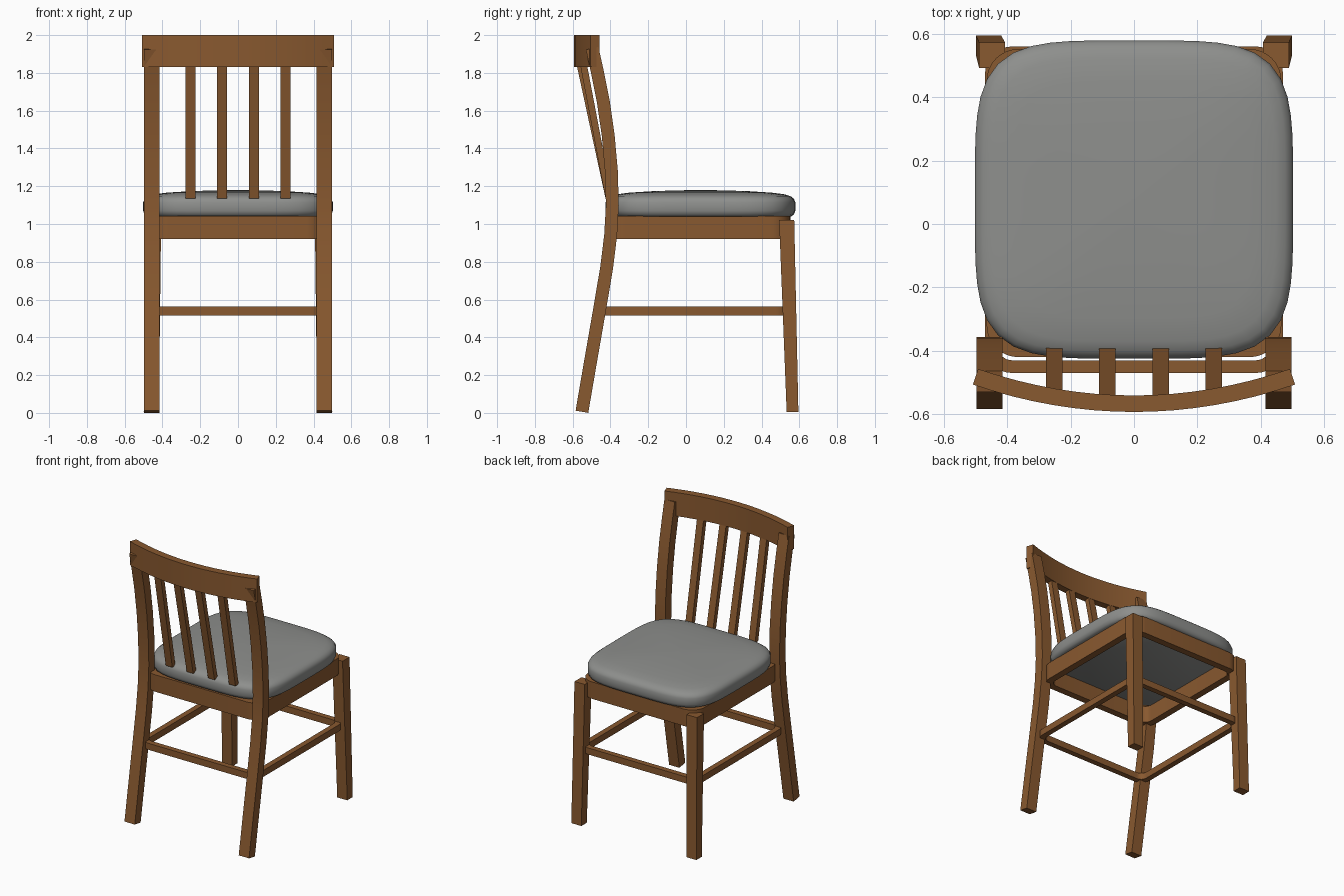
import bpy, bmesh, math
from mathutils import Vector

if "Cube" in bpy.data.objects:
    bpy.data.objects.remove(bpy.data.objects["Cube"])


def material(name, rgb):
    m = bpy.data.materials.new(name)
    m.diffuse_color = (*rgb, 1)
    m.use_nodes = True
    m.node_tree.nodes["Principled BSDF"].inputs["Base Color"].default_value = m.diffuse_color
    return m


WOOD = material("brown wood", (0.25, 0.10, 0.029))
GREY = material("grey upholstery", (0.27, 0.275, 0.265))


def loft(name, rings, mat, closed=False, angle=35):
    """Skin a list of equal-sized point rings; cap the ends unless closed."""
    bm = bmesh.new()
    vs = [[bm.verts.new(p) for p in r] for r in rings]
    n = len(vs[0])
    for i in range(len(vs) if closed else len(vs) - 1):
        a, b = vs[i], vs[(i + 1) % len(vs)]
        for j in range(n):
            k = (j + 1) % n
            bm.faces.new((a[j], a[k], b[k], b[j]))
    if not closed:
        bm.faces.new(vs[0])
        bm.faces.new(vs[-1])
    bmesh.ops.recalc_face_normals(bm, faces=bm.faces)
    me = bpy.data.meshes.new(name)
    bm.to_mesh(me)
    bm.free()
    me.materials.append(mat)
    ob = bpy.data.objects.new(name, me)
    bpy.context.collection.objects.link(ob)
    bpy.context.view_layer.objects.active = ob
    ob.select_set(True)
    bpy.ops.object.shade_smooth_by_angle(angle=math.radians(angle))
    ob.select_set(False)
    return ob


def rect(cx, cy, z, w, d):
    return [(cx + sx * w / 2, cy + sy * d / 2, z)
            for sx, sy in ((-1, -1), (1, -1), (1, 1), (-1, 1))]


def rounded(hx, y0, y1, r, z, seg=8):
    pts = []
    for q, (cx, cy) in enumerate(((hx - r, y1 - r), (r - hx, y1 - r),
                                  (r - hx, y0 + r), (hx - r, y0 + r))):
        for i in range(seg + 1):
            a = math.pi / 2 * (q + i / seg)
            pts.append((cx + r * math.cos(a), cy + r * math.sin(a), z))
    return pts


def ring_frame(name, hx, y0, y1, r, t, z0, z1):
    def outer(z):
        return rounded(hx, y0, y1, r, z)

    def inner(z):
        return rounded(hx - t, y0 + t, y1 - t, r - t, z)
    loft(name, [outer(z0), outer(z1), inner(z1), inner(z0)], WOOD, closed=True)


# curved rear posts: a square section swept along a side-view path
path = [(-0.551, 0.006), (-0.504, 0.28), (-0.457, 0.55), (-0.42, 0.77),
        (-0.399, 0.94), (-0.390, 1.1), (-0.395, 1.28), (-0.412, 1.47),
        (-0.438, 1.65), (-0.470, 1.81), (-0.497, 1.93)]
for side, label in ((-1, "left"), (1, "right")):
    rings = []
    for i, (y, z) in enumerate(path):
        a, b = path[max(i - 1, 0)], path[min(i + 1, len(path) - 1)]
        t = Vector((b[0] - a[0], b[1] - a[1])).normalized()
        ny, nz = t.y * 0.034, -t.x * 0.034
        x0, x1 = side * 0.415, side * 0.497
        rings.append([(x0, y - ny, z - nz), (x1, y - ny, z - nz),
                      (x1, y + ny, z + nz), (x0, y + ny, z + nz)])
    loft("back_post_" + label, rings, WOOD)

    # straight, slightly splayed and tapered legs at the open side
    loft("straight_leg_" + label,
         [rect(side * 0.459, 0.564, 0.004, 0.08, 0.062),
          rect(side * 0.448, 0.533, 1.02, 0.082, 0.08)], WOOD)


# bowed top rail
def rail_y(x):
    return -0.567 + 0.085 * (x / 0.5) ** 2


rings = []
for i in range(17):
    x = -0.5 + i / 16
    n = Vector((-0.68 * x, 1)).normalized() * 0.026
    y = rail_y(x)
    rings.append([(x - n.x, y - n.y, 1.83), (x + n.x, y + n.y, 1.83),
                  (x + n.x, y + n.y, 2.0), (x - n.x, y - n.y, 2.0)])
loft("top_rail", rings, WOOD)

# leaning back slats
for i, x in enumerate((-0.252, -0.085, 0.085, 0.252)):
    loft("back_slat_%d" % (i + 1),
         [rect(x, -0.408, 1.135, 0.052, 0.036),
          rect(x, rail_y(x), 1.86, 0.052, 0.036)], WOOD)

# seat apron and stretcher: rounded rectangular hoops
ring_frame("seat_apron", 0.465, -0.42, 0.552, 0.10, 0.05, 0.92, 1.042)
ring_frame("leg_stretcher", 0.47, -0.47, 0.56, 0.085, 0.04, 0.515, 0.562)

# domed cushion: stacked superellipse rings
profile = [(0.955, 1.04), (0.985, 1.05), (1.0, 1.07), (1.0, 1.115),
           (0.985, 1.133), (0.95, 1.147), (0.89, 1.157), (0.75, 1.166),
           (0.5, 1.174), (0.25, 1.178), (0.02, 1.18)]
rings = []
for s, z in profile:
    ring = []
    for i in range(64):
        a = 2 * math.pi * i / 64
        c, d = math.cos(a), math.sin(a)
        k = 0.502 * s / (abs(c) ** 4.4 + abs(d) ** 4.4) ** (1 / 4.4)
        ring.append((k * c, 0.077 + k * d, z))
    rings.append(ring)
loft("seat_cushion", rings, GREY, angle=50)
